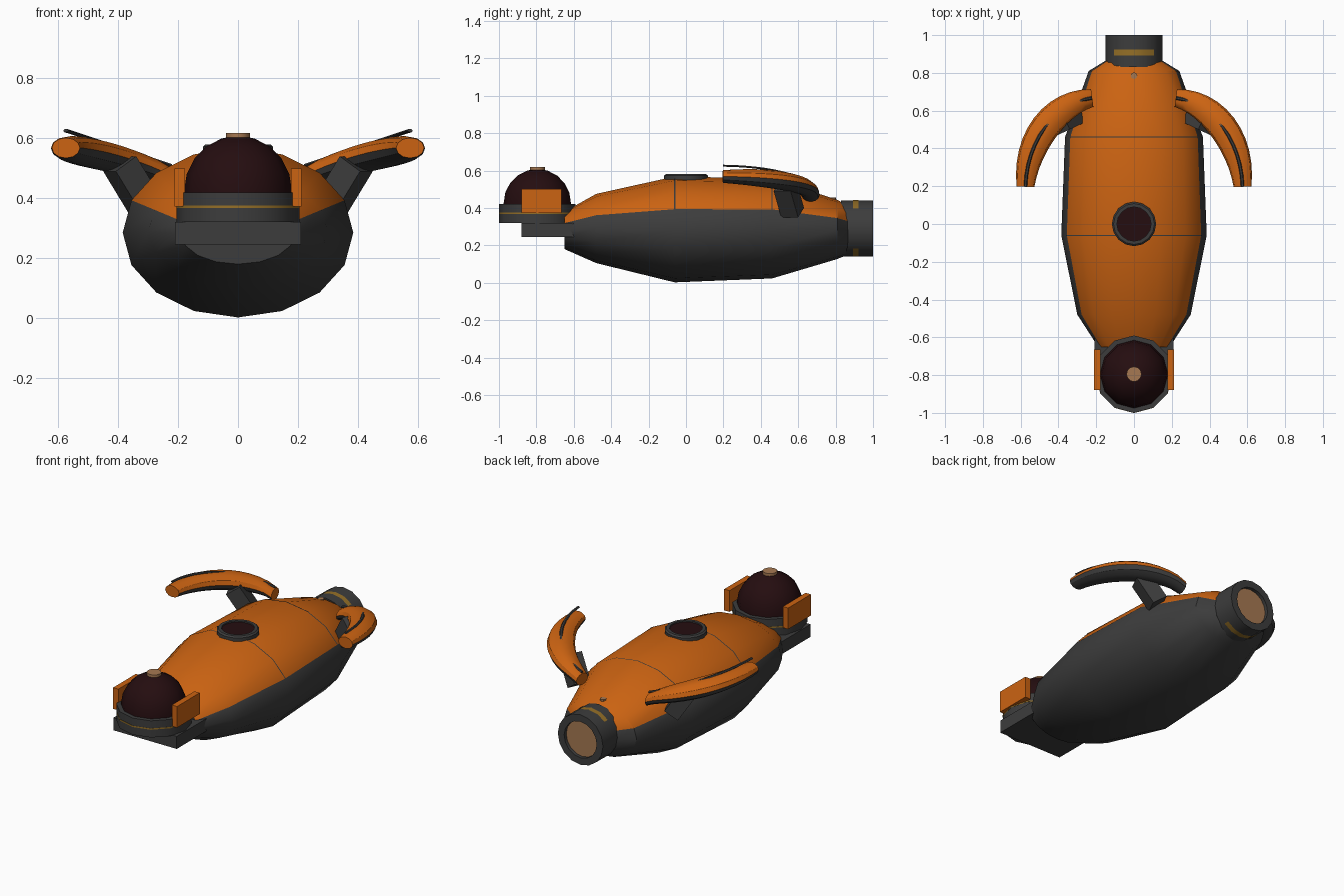
import bpy, bmesh, math
from math import sin, cos, pi, radians
from mathutils import Vector, Matrix

if "Cube" in bpy.data.objects:
    bpy.data.objects.remove(bpy.data.objects["Cube"])


def material(name, rgb):
    m = bpy.data.materials.new(name)
    m.diffuse_color = (*rgb, 1)
    m.use_nodes = True
    m.node_tree.nodes["Principled BSDF"].inputs["Base Color"].default_value = m.diffuse_color
    return m


ORANGE = material("orange paint", (0.60, 0.125, 0.006))
GREY = material("dark grey metal", (0.046, 0.046, 0.046))
GLASS = material("dark red glass", (0.018, 0.004, 0.005))
TAN = material("copper tan", (0.38, 0.19, 0.085))
GOLD = material("dull gold", (0.30, 0.16, 0.02))


def finish(name, bm, mats, rule=None):
    bmesh.ops.recalc_face_normals(bm, faces=bm.faces)
    bm.normal_update()
    if rule:
        for f in bm.faces:
            f.material_index = rule(f)
    me = bpy.data.meshes.new(name)
    bm.to_mesh(me)
    bm.free()
    for m in mats:
        me.materials.append(m)
    ob = bpy.data.objects.new(name, me)
    bpy.context.collection.objects.link(ob)
    return ob


def loft(name, rings, mats, rule=None, caps=True, loop=False):
    """Skin a list of equal-length closed rings."""
    bm = bmesh.new()
    vs = [[bm.verts.new(p) for p in r] for r in rings]
    n = len(vs[0])
    pairs = list(zip(vs, vs[1:])) + ([(vs[-1], vs[0])] if loop else [])
    for a, b in pairs:
        for i in range(n):
            j = (i + 1) % n
            bm.faces.new((a[i], a[j], b[j], b[i]))
    if caps and not loop:
        bm.faces.new(vs[0])
        bm.faces.new(vs[-1])
    return finish(name, bm, mats, rule)


def lathe(name, profile, mat, at, n=12, along_y=False, loop=False):
    """Spin (radius, height) points about z, or about y."""
    rings = []
    for r, h in profile:
        pts = [(r * cos(2 * pi * i / n), r * sin(2 * pi * i / n)) for i in range(n)]
        rings.append([Vector((u, h, v) if along_y else (u, v, h)) + Vector(at) for u, v in pts])
    return loft(name, rings, [mat], loop=loop)


def box(name, lo, hi, mat, matrix=None):
    bm = bmesh.new()
    bmesh.ops.create_cube(bm, size=1)
    for v in bm.verts:
        v.co = Vector([(lo[k] + hi[k]) / 2 + v.co[k] * (hi[k] - lo[k]) for k in range(3)])
        if matrix:
            v.co = matrix @ v.co
    return finish(name, bm, [mat])


# hull: 16-sided elliptical sections (y, half width, centre z, half height)
HULL = [(-0.65, 0.19, 0.28, 0.10), (-0.48, 0.30, 0.29, 0.185), (-0.06, 0.385, 0.285, 0.283),
        (0.46, 0.365, 0.29, 0.267), (0.81, 0.24, 0.285, 0.158), (0.865, 0.15, 0.28, 0.13)]


def section(y, rx, cz, rz, n=16):
    return [(rx * cos(2 * pi * i / n), y, cz + rz * sin(2 * pi * i / n)) for i in range(n)]


def hull_paint(f):
    # the six upper strips are orange, all below is grey
    if len(f.verts) > 4:
        return 1
    c = f.calc_center_median()
    cz = sum(s[2] for s in HULL) / len(HULL)
    y0 = min(v.co.y for v in f.verts)
    s = min(HULL, key=lambda h: abs(h[0] - y0))
    return 0 if (c.z - s[2]) / s[3] > 0.4 * (0.85 if y0 > 0.7 else 1) else 1


hull_rings = [section(*s) for s in HULL]
strip_names = {}
hull = loft("hull", hull_rings, [ORANGE, GREY])
# colour by strip order round the section
for p in hull.data.polygons:
    strip = p.index % 16
    p.material_index = 0 if p.index < 16 * (len(HULL) - 1) and 1 <= strip <= 6 else 1

# thin seams across the back of the hull
for k, (y, rx, cz, rz) in enumerate(HULL[2:4]):
    arcs = [section(y + d, rx + 0.0008, cz, rz + 0.0008) for d in (-0.003, 0.003)]
    bm = bmesh.new()
    rows = [[bm.verts.new(p) for p in a[1:8]] for a in arcs]
    for i in range(6):
        bm.faces.new((rows[0][i], rows[0][i + 1], rows[1][i + 1], rows[1][i]))
    finish(f"hull_seam_{k + 1}", bm, [GREY])

# top hatch and small rear marker
lathe("hatch_ring", [(0.117, 0.54), (0.117, 0.572), (0.108, 0.58), (0.09, 0.58), (0.09, 0.54)],
      GREY, (0, 0, 0), 16, loop=True)
lathe("hatch_glass", [(0.092, 0.55), (0.092, 0.572)], GLASS, (0, 0, 0), 16)
lathe("rear_marker", [(0.018, 0.44), (0.018, 0.456)], TAN, (0, 0.785, 0), 8)

# exhaust nozzle
lathe("nozzle", [(0.15, 0.83), (0.15, 1.0), (0.108, 1.0), (0.108, 0.83)],
      GREY, (0, 0, 0.29), 16, along_y=True, loop=True)
lathe("nozzle_core", [(0.11, 0.84), (0.11, 0.98)], TAN, (0, 0, 0.29), 16, along_y=True)
for label, mid in (("top", pi / 2), ("bottom", -pi / 2)):
    bm = bmesh.new()
    rows = []
    for y in (0.893, 0.923):
        rows.append([bm.verts.new((0.151 * cos(mid + k * pi / 8), y, 0.29 + 0.151 * sin(mid + k * pi / 8)))
                     for k in range(-2, 3)])
    for i in range(4):
        bm.faces.new((rows[0][i], rows[0][i + 1], rows[1][i + 1], rows[1][i]))
    finish(f"nozzle_stripe_{label}", bm, [GOLD])

# nose turret
TURRET = (0, -0.795, 0)
box("turret_mount", (-0.21, -0.88, 0.245), (0.21, -0.56, 0.32), GREY)
lathe("turret_base", [(0.205, 0.32), (0.205, 0.42)], GREY, TURRET)
lathe("turret_stripe", [(0.206, 0.367), (0.206, 0.375)], GOLD, TURRET)
dome = [(0.18 * cos(a), 0.425 + 0.183 * sin(a)) for a in [radians(d) for d in (0, 18, 36, 54, 72, 84)]]
lathe("turret_dome", [(0.18, 0.41)] + dome, GLASS, TURRET)
lathe("turret_cap", [(0.04, 0.59), (0.04, 0.618)], TAN, TURRET)
for side, s in (("right", 1), ("left", -1)):
    xs = sorted((0.177 * s, 0.212 * s))
    box(f"turret_guard_{side}", (xs[0], -0.88, 0.373), (xs[1], -0.665, 0.5), ORANGE)


# swept curved wings
def wing_point(t):
    a = radians(84 - 82 * t)
    x, y = 0.18 + 0.395 * cos(a), 0.18 + 0.49 * sin(a)
    k = max(0, (x - 0.22) / 0.355)
    return Vector((x, y, 0.465 + 0.103 * k ** 0.7)), Vector((cos(a) * 0.49, sin(a) * 0.395, 0)).normalized()


for side, s in (("right", 1), ("left", -1)):
    flip = Matrix.Diagonal((s, 1, 1, 1))
    rings, wire = [], []
    for i in range(13):
        t = i / 12
        p, out = wing_point(t)
        w = 0.047 + 0.03 * sin(pi * t)
        h = 0.034 + 0.016 * sin(pi * t)
        rings.append([flip @ (p + out * w * cos(2 * pi * k / 12) + Vector((0, 0, h * sin(2 * pi * k / 12))))
                      for k in range(12)])
        c = Vector((p.x, p.y, 0.512 + (p.x - 0.23) * 0.33))
        wire.append([flip @ (c + out * 0.009 * cos(2 * pi * k / 6) + Vector((0, 0, 0.006 * sin(2 * pi * k / 6))))
                     for k in range(6)])
    loft(f"wing_{side}", rings, [ORANGE, GREY],
         lambda f: 1 if len(f.verts) == 4 and f.normal.z < -0.1 else 0)
    loft(f"wing_rib_{side}", wire, [GREY])
    # strut from the hull up into the wing
    a, b = Vector((0.31, 0.57, 0.375)), Vector((0.395, 0.53, 0.515))
    turn = (b - a).to_track_quat('Z', 'Y').to_matrix().to_4x4()
    length = (b - a).length
    box(f"wing_strut_{side}", (-0.05, -0.045, 0), (0.05, 0.045, length), GREY,
        flip @ Matrix.Translation(a) @ turn)

# smooth shading with sharp edges kept
for ob in bpy.context.scene.objects:
    ob.select_set(True)
    bpy.context.view_layer.objects.active = ob
bpy.ops.object.shade_smooth_by_angle(angle=radians(32))
